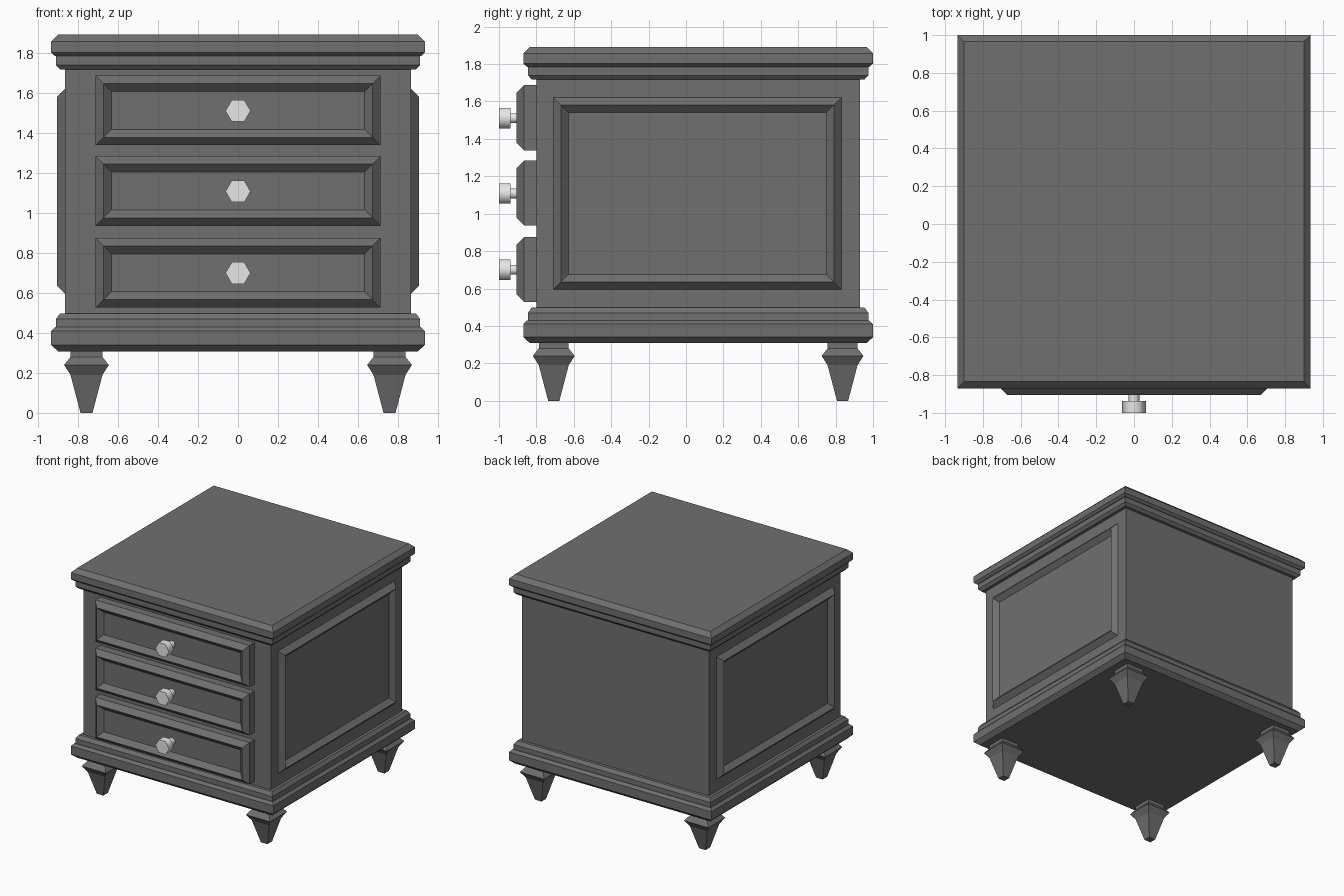
import bpy
import bmesh
from math import pi, radians
from mathutils import Matrix, Vector

cube = bpy.data.objects.get("Cube")
if cube:
    bpy.data.objects.remove(cube, do_unlink=True)

MID_Y = 0.065
WIDTH = 0.865       # half width of the square case


def make_material(name, value):
    mat = bpy.data.materials.new(name)
    mat.use_nodes = True
    colour = (value, value, value, 1)
    mat.diffuse_color = colour
    mat.node_tree.nodes["Principled BSDF"].inputs["Base Color"].default_value = colour
    return mat


wood = make_material("dark grey wood", 0.16)
metal = make_material("pale metal", 0.8)


def stacked(name, rings, location, turn=None):
    """Closed solid from rectangular rings (half x, half y, z), bottom to top."""
    bm = bmesh.new()
    loops = []
    for hx, hy, z in rings:
        corners = ((-hx, -hy), (hx, -hy), (hx, hy), (-hx, hy))
        loops.append([bm.verts.new((x, y, z)) for x, y in corners])
    for low, high in zip(loops, loops[1:]):
        for i in range(4):
            j = (i + 1) % 4
            bm.faces.new((low[i], low[j], high[j], high[i]))
    bm.faces.new(loops[0][::-1])
    bm.faces.new(loops[-1])
    if turn:
        bm.transform(turn)
    mesh = bpy.data.meshes.new(name)
    bm.to_mesh(mesh)
    bm.free()
    mesh.materials.append(wood)
    obj = bpy.data.objects.new(name, mesh)
    obj.location = location
    bpy.context.collection.objects.link(obj)
    return obj


def square(profile):
    return [(h, h, z) for h, z in profile]


def framed_panel(name, hx, hy, straight, location, turn):
    """Panel with a raised mitred ridge around a sunken field."""
    ridge = 0.04
    rings = [(hx, hy, -0.03), (hx, hy, straight),
             (hx - ridge, hy - ridge, straight + ridge),
             (hx - 2 * ridge, hy - 2 * ridge, straight + 0.003)]
    return stacked(name, rings, location, turn)


# Case with moulded plinth and top
centre = Vector((0, MID_Y, 0))
stacked("case", square([(WIDTH, 0.45), (WIDTH, 1.75)]), centre)
stacked("plinth", square([(0.90, 0.308), (0.935, 0.34), (0.935, 0.41), (0.915, 0.43),
                          (0.91, 0.43), (0.91, 0.47), (0.89, 0.498)]), centre)
stacked("top", square([(0.89, 1.718), (0.91, 1.74), (0.91, 1.785), (0.915, 1.785),
                       (0.935, 1.803), (0.935, 1.857), (0.90, 1.892)]), centre)

# Tapered square legs
leg_profile = square([(0.03, 0), (0.08, 0.19), (0.112, 0.24), (0.08, 0.28), (0.08, 0.32)])
for x, side in ((-0.758, "right"), (0.758, "left")):
    for y, end in ((-0.772, "front"), (0.772, "back")):
        stacked(f"{end}_{side}_leg", leg_profile, (x, MID_Y + y, 0))

# Side panels
upright = Matrix.Rotation(pi / 2, 4, "X")
for sign, side in ((-1, "right"), (1, "left")):
    turn = Matrix.Rotation(sign * pi / 2, 4, "Z") @ upright
    framed_panel(f"{side}_side_panel", 0.77, 0.513, 0.0,
                 (sign * WIDTH, MID_Y - 0.004, 1.108), turn)


# Drawers with hexagonal knobs
def hex_rod(name, radius, front, back, z):
    bpy.ops.mesh.primitive_cylinder_add(
        vertices=6, radius=radius, depth=back - front,
        location=(0, (front + back) / 2, z), rotation=(pi / 2, pi / 2, 0))
    obj = bpy.context.object
    obj.name = name
    obj.data.materials.append(metal)
    bpy.ops.object.shade_smooth_by_angle(angle=radians(70))


for z, level in ((0.702, "lower"), (1.11, "middle"), (1.513, "upper")):
    framed_panel(f"{level}_drawer", 0.712, 0.174, 0.065,
                 (0, MID_Y - WIDTH, z), upright)
    hex_rod(f"{level}_knob", 0.0625, -1.0, -0.938, z - 0.002)
    hex_rod(f"{level}_knob_stem", 0.03, -0.945, -0.85, z - 0.002)
